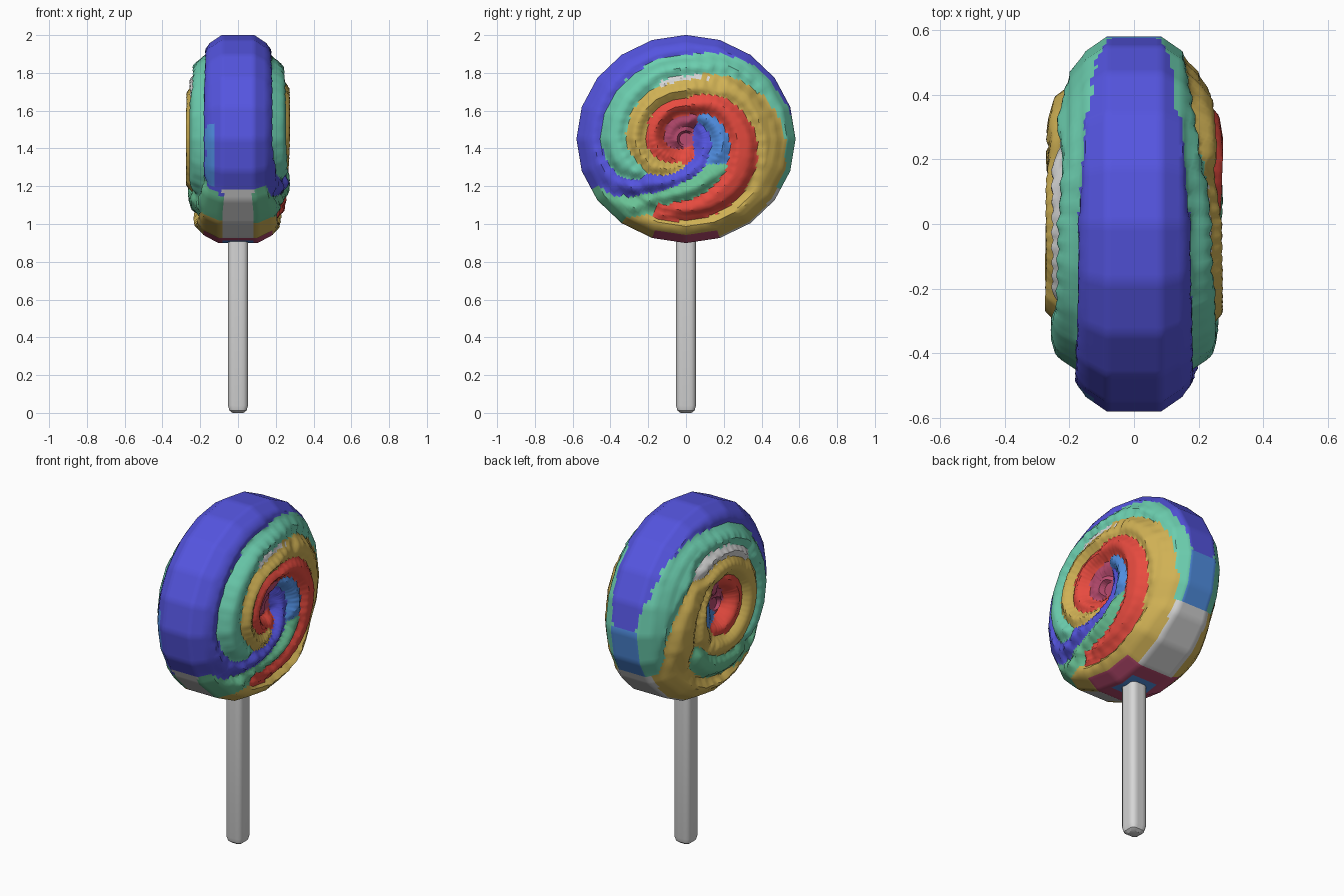
import bpy, bmesh, math

if "Cube" in bpy.data.objects:
    bpy.data.objects.remove(bpy.data.objects["Cube"])

COLOURS = [("blue", (.09, .09, .74)), ("teal", (.15, .62, .43)), ("yellow", (.63, .44, .09)),
           ("red", (.8, .07, .05)), ("raspberry", (.48, .07, .16)),
           ("sky_blue", (.08, .27, .75)), ("grey", (.68, .68, .68)), ("green", (.14, .54, .30))]
BLUE, TEAL, YELLOW, RED, BERRY, SKY, GREY, GREEN = range(8)
mats = []
for name, rgb in COLOURS:
    m = bpy.data.materials.new(name)
    m.diffuse_color = (*rgb, 1)
    m.use_nodes = True
    m.node_tree.nodes["Principled BSDF"].inputs["Base Color"].default_value = m.diffuse_color
    mats.append(m)

CZ = 1.45            # height of the candy centre
SEGS, SIDES = 160, 20


def stroke(colour, *pts, thin=0):
    """Sample a spiral band centreline given as (degrees, radius) points."""
    out = []
    for (a0, r0), (a1, r1) in zip(pts, pts[1:]):
        n = max(2, int(abs(a1 - a0) / 8))
        for i in range(n + 1):
            a = math.radians(a0 + (a1 - a0) * i / n)
            r = r0 + (r1 - r0) * i / n
            out.append((r * math.cos(a), r * math.sin(a)))
    return colour, out, thin


# Swirl bands on each face
right_bands = [
    stroke(RED, (282, .09), (250, .11), (180, .175), (90, .165), (40, .235), (0, .29),
           (-50, .335), (-80, .37), (-108, .39)),
    stroke(YELLOW, (255, .15), (205, .24), (180, .26), (90, .265), (45, .37), (0, .465),
           (-45, .5), (-90, .485), (-118, .52)),
    stroke(TEAL, (212, .32), (180, .38), (135, .37), (90, .375), (45, .48), (15, .56), (-8, .59)),
    stroke(BLUE, (30, .09), (-50, .11), (-100, .19), (-130, .31), (-146, .46), (-162, .51),
           (-180, .53), (-270, .505), (-315, .58), (-335, .6)),
    stroke(GREEN, (-45, .22), (-65, .23), (-100, .29), (-120, .39), (-135, .50), (-148, .56)),
    stroke(SKY, (40, .14), (0, .165), (-35, .19)),
    stroke(BERRY, (80, .09), (110, .09), (180, .06), (180, .02), (90, .05)),
    stroke(GREY, (112, .318), (62, .335), thin=.025),
]
left_bands = [
    stroke(RED, (290, .11), (250, .12), (180, .125), (110, .12)),
    stroke(YELLOW, (300, .21), (270, .22), (180, .24), (90, .235), (30, .25), (0, .32),
           (-45, .45), (-90, .48), (-120, .52)),
    stroke(YELLOW, (40, .19), (0, .2), (-50, .2)),
    stroke(TEAL, (225, .37), (180, .38), (90, .385), (45, .46), (0, .53), (-15, .57)),
    stroke(BLUE, (205, .53), (180, .53), (90, .505), (45, .58), (25, .6)),
    stroke(GREEN, (-45, .32), (-80, .33), (-120, .39), (-145, .50)),
    stroke(BERRY, (60, .09), (110, .06), (180, .02)),
    stroke(SKY, (20, .09), (-60, .08)),
    stroke(GREY, (130, .315), (60, .32), thin=.01),
]


def nearest(bands, y, z):
    """Colour of the closest band and the gap to the runner-up."""
    ds = sorted((math.sqrt(min((y - p) ** 2 + (z - q) ** 2 for p, q in pts)) + thin, c)
                for c, pts, thin in bands)
    return ds[0][1], ds[1][0] - ds[0][0]


# Half cross-section of the candy: (radius, half thickness)
PROFILE = [(.58, 0), (.58, .085), (.535, .15), (.455, .175), (.40, .215), (.33, .235),
           (.27, .245), (.20, .24), (.13, .215), (.07, .175), (.012, .175)]
half = []
for (r0, x0), (r1, x1) in zip(PROFILE, PROFILE[1:]):
    half += [(r0 + (r1 - r0) * i / 5, x0 + (x1 - x0) * i / 5) for i in range(5)]
half.append(PROFILE[-1])
section = [(r, x, 1) for r, x in reversed(half)] + [(r, -x, -1) for r, x in half[1:]]


def candy_point(r, x, side, k):
    a = 2 * math.pi * k / SEGS
    step = 2 * math.pi / SIDES
    local = (a % step) - step / 2
    r *= math.cos(step / 2) / math.cos(local)      # many-sided outline
    y, z = r * math.cos(a), r * math.sin(a) * .95
    bands = right_bands if side > 0 else left_bands
    if .04 < r < .53:                               # raised ropes, sunken seams
        gap = nearest(bands, y, z)[1]
        fade = min(1, (.53 - r) / .06)
        x += side * .03 * min(1, gap / .08) * fade
    if z < -.25 and r > .42:                        # broader underside
        x *= 1 + .22 * min(1, (-z - .25) / .15) * min(1, (r - .42) / .06)
    return x, y, CZ + z


def rim_colour(x, y, z):
    """Colour of the outer edge by angle, or None off the edge."""
    a = math.degrees(math.atan2(z, y)) % 360
    r = math.hypot(y, z / .95)
    if r < .5:
        return None
    if 252 < a < 288 and r > .53:
        return SKY if abs(y) < .1 and abs(x) < .09 else BERRY
    if 172 < a < 209 and -.17 < x < -.12:
        return SKY
    if 3 < a < 209:                                 # blue tapers towards the back
        return BLUE if abs(x) < .07 + .06 * min(1, a / 35) else None
    if a <= 3 or a > 333:
        return SKY if abs(x) < .09 else TEAL if abs(x) < .13 else None
    return GREY if abs(x) < (.08 if a < 252 else .12) else None


# Swirl candy
bm = bmesh.new()
rows = [[bm.verts.new(candy_point(r, x, s, k)) for k in range(SEGS)] for r, x, s in section]
for r0, r1 in zip(rows, rows[1:]):
    for k in range(SEGS):
        n = (k + 1) % SEGS
        bm.faces.new((r0[k], r1[k], r1[n], r0[n]))
bm.faces.new(rows[0])
bm.faces.new(rows[-1][::-1])
bmesh.ops.recalc_face_normals(bm, faces=bm.faces)
for f in bm.faces:
    c = f.calc_center_median()
    y, z = c.y, c.z - CZ
    col = rim_colour(c.x, y, z)
    if col is None:
        col = nearest(right_bands if c.x > 0 else left_bands, y, z)[0]
    f.material_index = col


def finish(bm, name, materials):
    me = bpy.data.meshes.new(name)
    bm.to_mesh(me)
    bm.free()
    ob = bpy.data.objects.new(name, me)
    bpy.context.collection.objects.link(ob)
    for m in materials:
        me.materials.append(m)
    bpy.ops.object.select_all(action='DESELECT')
    ob.select_set(True)
    bpy.context.view_layer.objects.active = ob
    bpy.ops.object.shade_smooth_by_angle(angle=math.radians(35))


finish(bm, "swirl_candy", mats)

# Stick: rounded square section with a rounded foot
bm = bmesh.new()
rings = []
for s, z in [(.55, 0), (.85, .012), (1, .04), (1, 1.05)]:
    ring = []
    for k in range(24):
        c, n = math.cos(math.pi * k / 12), math.sin(math.pi * k / 12)
        r = s * min(.0635, .053 / max(abs(c), abs(n)))
        ring.append(bm.verts.new((r * c, r * n, z)))
    rings.append(ring)
for r0, r1 in zip(rings, rings[1:]):
    for k in range(24):
        n = (k + 1) % 24
        bm.faces.new((r0[k], r0[n], r1[n], r1[k]))
bm.faces.new(rings[0][::-1])
bm.faces.new(rings[-1])
finish(bm, "stick", [mats[GREY]])
